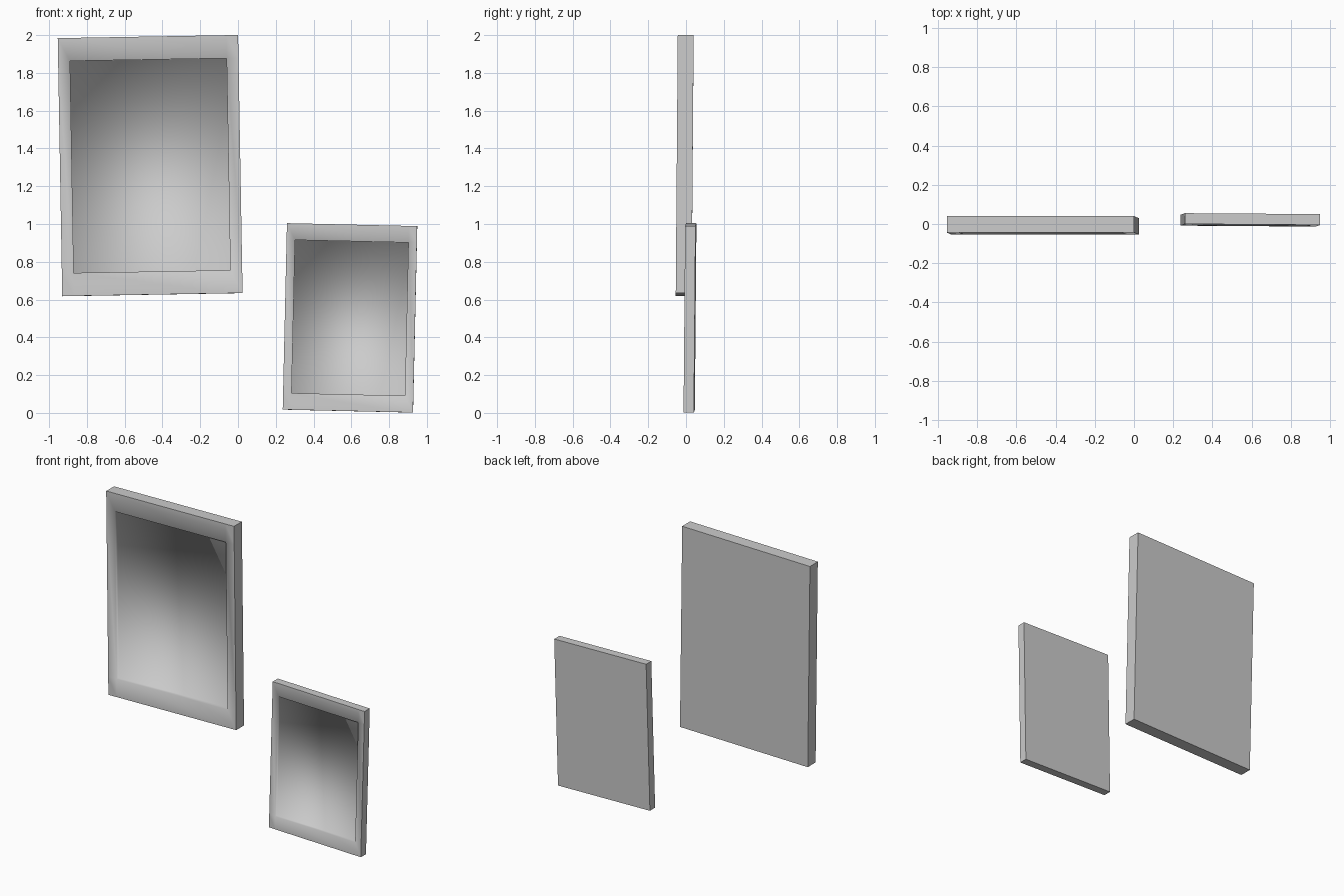
import bpy, bmesh
from math import radians
from mathutils import Vector

if "Cube" in bpy.data.objects:
    bpy.data.objects.remove(bpy.data.objects["Cube"])


def picture_frame(name, size, rim_x, rim_z, recess, centre, tilt):
    w, t, h = size
    bm = bmesh.new()
    bmesh.ops.create_cube(bm, size=1)
    bmesh.ops.scale(bm, vec=size, verts=bm.verts)
    # cuts that mark out the rim
    for s in (-1, 1):
        for co, no in (((s * (w / 2 - rim_x), 0, 0), (1, 0, 0)),
                       ((0, 0, s * (h / 2 - rim_z)), (0, 0, 1))):
            bmesh.ops.bisect_plane(bm, geom=bm.verts[:] + bm.edges[:] + bm.faces[:],
                                   plane_co=co, plane_no=no)
    # crisp outer edges, soft inner lip
    bm.normal_update()
    for e in bm.edges:
        e.smooth = e.calc_face_angle(0) < 1
    for f in bm.faces:
        f.smooth = True
    # recessed picture panel
    target = Vector((0, -t / 2, 0))
    panel = min(bm.faces, key=lambda f: (f.calc_center_median() - target).length)
    bmesh.ops.inset_individual(bm, faces=[panel], thickness=0, depth=-recess)
    for f in bm.faces:
        f.smooth = True
    mesh = bpy.data.meshes.new(name)
    bm.to_mesh(mesh)
    bm.free()
    obj = bpy.data.objects.new(name, mesh)
    obj.location = centre
    obj.rotation_euler = [radians(a) for a in tilt]
    bpy.context.collection.objects.link(obj)


# two wall frames hung slightly askew
picture_frame("large_picture_frame", (0.955, 0.084, 1.366), 0.063, 0.122, 0.025,
              (-0.465, -0.007, 1.309), (-0.45, -1.0, 0))
picture_frame("small_picture_frame", (0.69, 0.055, 0.987), 0.045, 0.088, 0.018,
              (0.593, 0.021, 0.503), (-0.5, 1.3, -0.4))
